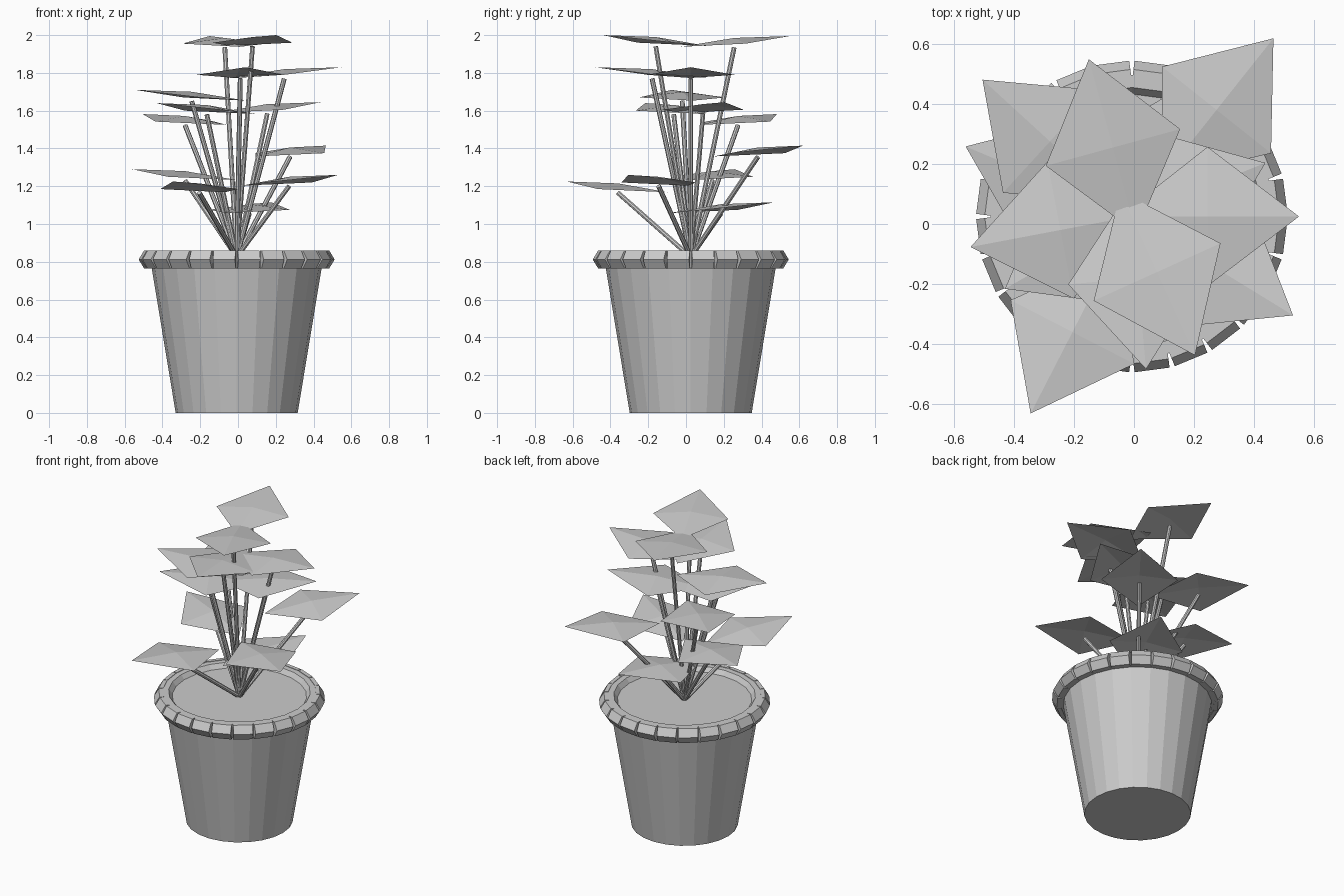
import bpy, bmesh, math
from mathutils import Vector

if "Cube" in bpy.data.objects:
    bpy.data.objects.remove(bpy.data.objects["Cube"])

CX, CY = -0.007, 0.025      # pot axis
SIDES = 24


def make_object(name, bm, normals=True):
    if normals:
        bmesh.ops.recalc_face_normals(bm, faces=bm.faces)
    mesh = bpy.data.meshes.new(name)
    bm.to_mesh(mesh)
    bm.free()
    obj = bpy.data.objects.new(name, mesh)
    bpy.context.collection.objects.link(obj)
    return obj


def polar(r, a, z):
    return (CX + r * math.cos(a), CY + r * math.sin(a), z)


def lathe(name, profile, cap_start=False, cap_end=False):
    bm = bmesh.new()
    rings = [[bm.verts.new(polar(r, 2 * math.pi * i / SIDES, z)) for i in range(SIDES)]
             for r, z in profile]
    for a, b in zip(rings, rings[1:]):
        for i in range(SIDES):
            j = (i + 1) % SIDES
            bm.faces.new((a[i], a[j], b[j], b[i]))
    if cap_start:
        bm.faces.new(rings[0])
    if cap_end:
        bm.faces.new(rings[-1])
    return make_object(name, bm)


# Pot with its lip and the soil surface
lathe("pot", [(0.323, 0), (0.45, 0.768), (0.472, 0.768), (0.472, 0.857),
              (0.43, 0.857), (0.408, 0.828)], cap_start=True, cap_end=True)

# Rim of 24 wedge blocks separated by narrow gaps
bm = bmesh.new()
rim_profile = [(0.465, 0.765), (0.49, 0.765), (0.519, 0.812), (0.49, 0.86), (0.465, 0.86)]
for k in range(SIDES):
    mid = math.radians(15 * k + 7.5)
    ends = []
    for s in (-1, 1):
        ring = []
        for r, z in rim_profile:
            half = math.radians(7.5 - 0.25 - 14 * (r - 0.465))
            ring.append(bm.verts.new(polar(r, mid + s * half, z)))
        ends.append(ring)
    a, b = ends
    bm.faces.new(a)
    bm.faces.new(b)
    for i in range(5):
        j = (i + 1) % 5
        bm.faces.new((a[i], a[j], b[j], b[i]))
make_object("rim_blocks", bm)

# Stem tips: x, y, z
tips = [
    (0.077, -0.16, 1.94), (-0.07, 0.255, 1.935),
    (0.245, 0.025, 1.77), (0.012, -0.18, 1.77),
    (-0.245, -0.02, 1.65), (0.155, 0.09, 1.585),
    (-0.165, -0.065, 1.58), (-0.28, 0.275, 1.522),
    (0.275, 0.38, 1.355), (-0.28, 0.14, 1.23),
    (0.27, -0.145, 1.2), (-0.205, -0.36, 1.165),
    (0.06, 0.185, 1.055),
]
root = Vector((CX, CY, 0.825))


def stem(name, tip):
    bm = bmesh.new()
    axis = tip - root
    bmesh.ops.create_cone(bm, cap_ends=True, segments=8, radius1=0.013,
                          radius2=0.013, depth=axis.length)
    rot = axis.to_track_quat('Z', 'Y').to_matrix()
    bmesh.ops.rotate(bm, matrix=rot, verts=bm.verts)
    bmesh.ops.translate(bm, vec=(root + tip) / 2, verts=bm.verts)
    make_object(name, bm)


# Leaf: shallow four-sided peak pointing away from the pot axis
def leaf(name, tip):
    out = Vector((tip.x - CX, tip.y - CY, 0)).normalized()
    side = Vector((-out.y, out.x, 0))
    up = Vector((0, 0, 1))
    bm = bmesh.new()
    corners = [bm.verts.new(tip + out * o + side * s + up * u) for o, s, u in
               ((0.305, 0, 0.06), (0, 0.232, 0.02), (-0.295, 0, 0.003), (0, -0.232, 0.02))]
    peak = bm.verts.new(tip + up * 0.05)
    for i in range(4):
        bm.faces.new((corners[i], corners[(i + 1) % 4], peak))
    make_object(name, bm, normals=False)


for n, t in enumerate(tips, 1):
    stem(f"stem_{n}", Vector(t))
    leaf(f"leaf_{n}", Vector(t))
